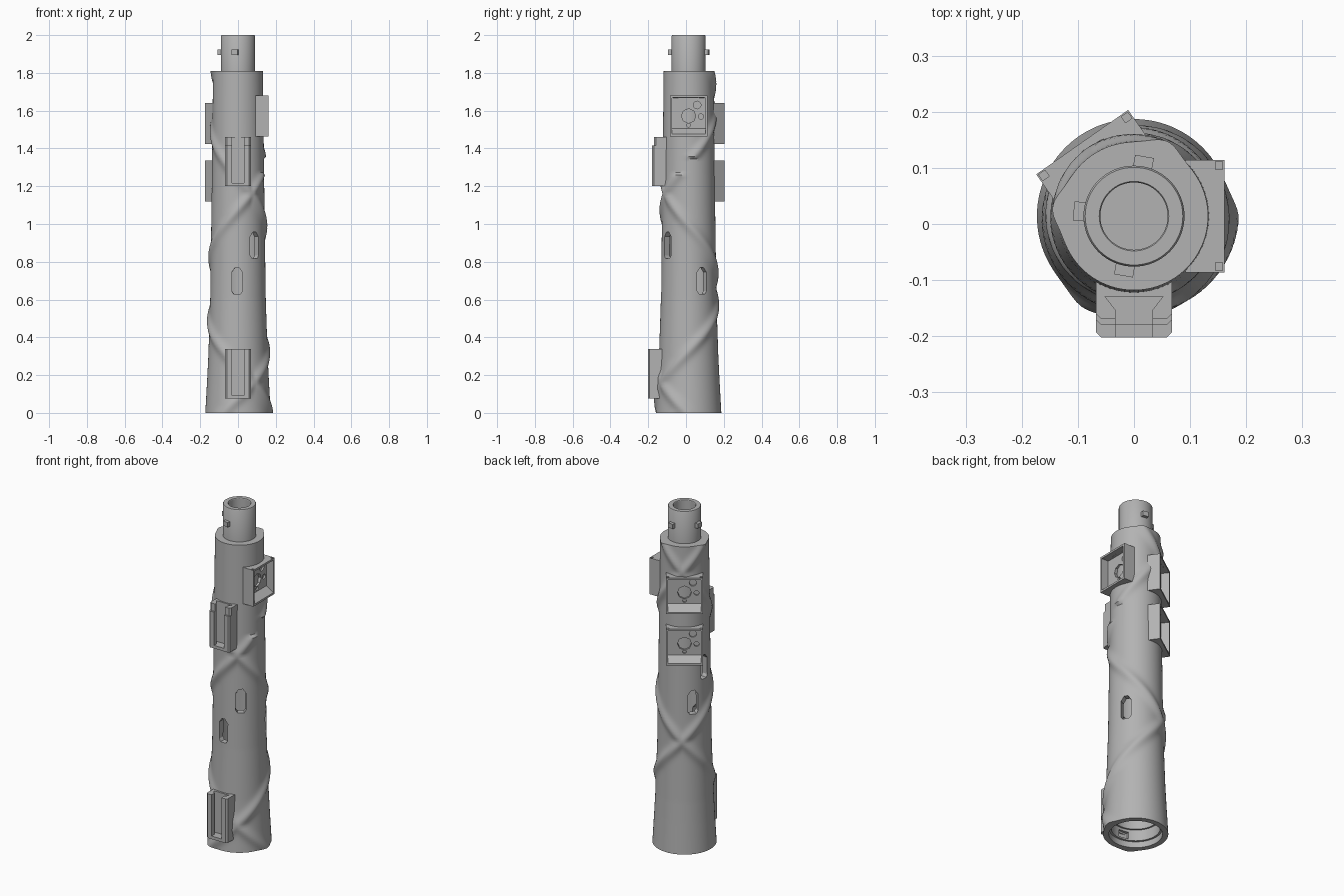
import bpy, bmesh, math
from math import pi, cos, sin, radians
from mathutils import Matrix, Vector

old = bpy.data.objects.get("Cube")
if old:
    bpy.data.objects.remove(old, do_unlink=True)

AXIS = Vector((0, 0.014, 0))

grey = bpy.data.materials.new("matte_grey")
grey.use_nodes = True
COLOUR = (0.45, 0.45, 0.45, 1)
grey.diffuse_color = COLOUR
grey.node_tree.nodes["Principled BSDF"].inputs["Base Color"].default_value = COLOUR


def make(name, bm):
    """Turn a bmesh into an object, smooth with sharp edges kept."""
    bmesh.ops.recalc_face_normals(bm, faces=bm.faces[:])
    for f in bm.faces:
        f.smooth = True
    for e in bm.edges:
        e.smooth = len(e.link_faces) == 2 and e.calc_face_angle(0) < radians(32)
    mesh = bpy.data.meshes.new(name)
    bm.to_mesh(mesh)
    bm.free()
    mesh.materials.append(grey)
    bpy.context.collection.objects.link(bpy.data.objects.new(name, mesh))


def frame(az, z, along_z=False):
    """Local x is tangent; y, z are up, outward (or outward, up)."""
    a = radians(az)
    t, n, up = Vector((-sin(a), cos(a), 0)), Vector((cos(a), sin(a), 0)), Vector((0, 0, 1))
    cols = (t, n, up) if along_z else (t, up, n)
    m = Matrix(cols).transposed().to_4x4()
    m.translation = AXIS + Vector((0, 0, z))
    return m


def rect(x0, x1, y0, y1):
    return [(x0, y0), (x1, y0), (x1, y1), (x0, y1)]


def circle(x, y, r, n=16):
    return [(x + r * cos(2 * pi * i / n), y + r * sin(2 * pi * i / n)) for i in range(n)]


def skin(rings):
    """Closed skin through matching rings of points."""
    bm = bmesh.new()
    loops = [[bm.verts.new(p) for p in ring] for ring in rings]
    n = len(loops[0])
    for low, high in zip(loops, loops[1:]):
        for i in range(n):
            j = (i + 1) % n
            bm.faces.new((low[i], low[j], high[j], high[i]))
    bm.faces.new(loops[0])
    bm.faces.new(loops[-1])
    bmesh.ops.recalc_face_normals(bm, faces=bm.faces[:])
    return bm


def prism(pts, lo, hi, m):
    return skin([[m @ Vector((x, y, h)) for x, y in pts] for h in (lo, hi)])


def ring(r, z, n, bump=None):
    out = []
    for i in range(n):
        a = 2 * pi * i / n
        rr = r + bump(z, a) if bump else r
        out.append(AXIS + Vector((rr * cos(a), rr * sin(a), z)))
    return out


def punch(bm, pts, m, depth=0, facing=1, cap=True):
    """Cut a convex outline into the skin, open it, and sink its walls."""
    inv, turn = m.inverted(), m.to_3x3()
    axis = turn @ Vector((0, 0, facing))
    xs, ys = [p[0] for p in pts], [p[1] for p in pts]

    def touched():
        bm.normal_update()
        found = []
        for f in bm.faces:
            if f.normal.dot(axis) < .2:
                continue
            loc = [inv @ v.co for v in f.verts]
            if (max(p.z for p in loc) > 0 and max(p.x for p in loc) > min(xs)
                    and min(p.x for p in loc) < max(xs) and max(p.y for p in loc) > min(ys)
                    and min(p.y for p in loc) < max(ys)):
                found.append(f)
        return found

    sides = [(Vector((*a, 0)), Vector((b[1] - a[1], a[0] - b[0], 0)).normalized())
             for a, b in zip(pts, pts[1:] + pts[:1])]
    for co, no in sides:
        faces = touched()
        edges = list({e for f in faces for e in f.edges})
        verts = list({v for f in faces for v in f.verts})
        bmesh.ops.bisect_plane(bm, geom=verts + edges + faces, dist=1e-6,
                               plane_co=m @ co, plane_no=turn @ no)
    inside = []
    for f in touched():
        c = inv @ f.calc_center_median()
        if all((c - co).dot(no) < 0 for co, no in sides):
            inside.append(f)
    inner = set(inside)
    rim = [e for e in {e for f in inside for e in f.edges}
           if sum(f in inner for f in e.link_faces) == 1]
    bmesh.ops.delete(bm, geom=inside, context='FACES')
    if depth:
        new = bmesh.ops.extrude_edge_only(bm, edges=rim)["geom"]
        low = {g for g in new if isinstance(g, bmesh.types.BMVert)}
        for v in low:
            v.co -= axis * depth
        if cap:
            floor = [g for g in new if isinstance(g, bmesh.types.BMEdge)
                     and all(v in low for v in g.verts)]
            bmesh.ops.edgeloop_fill(bm, edges=floor)


# Hollow tapered body with two opposed helical ridges
OUTLINE = [(0, .173), (.18, .163), (.3, .157), (.6, .147), (1.1, .14), (1.81, .132)]
BORE = [(.105, 1.74), (.105, 1.15), (.12, .9), (.12, .1), (.13, .1), (.13, .035), (.142, .035), (.142, 0)]
ROWS, SIDES = 128, 96


def base_radius(z):
    for (z0, r0), (z1, r1) in zip(OUTLINE, OUTLINE[1:]):
        if z <= z1 + 1e-6:
            return r0 + (r1 - r0) * (z - z0) / (z1 - z0)


def ridge(z, a):
    height = 0
    for hand in (1, -1):
        if hand == 1 and 1.27 < z < 1.35:
            continue
        dz = (z - .16 - hand * (a + pi / 3) / (2 * pi) + .5) % 1 - .5
        height = max(height, math.exp(-(dz * .7 / .026) ** 2))
    return .014 * height


heights = [OUTLINE[-1][0] * i / ROWS for i in range(ROWS + 1)]
body = skin([ring(r, z, SIDES) for r, z in BORE]
            + [ring(base_radius(z), z, SIDES, ridge) for z in heights])

# Pockets inside the bottom socket
for az in (-100, 20, 140):
    punch(body, rect(-.03, .03, .045, .085), frame(az, 0), .018, -1)

# Pointed vent slots through the wall
BULLET = [(-.028, -.055), (-.018, -.07), (.018, -.07), (.028, -.055),
          (.028, .045), (.01, .07), (-.01, .07), (-.028, .045)]
for az, z in ((-92, .70), (-52, .888), (29, .70), (144, .888), (174, 1.08)):
    punch(body, BULLET, frame(az, z), .035, cap=False)
    punch(body, BULLET, frame(az, z), facing=-1)


# Square module frames with a sloped sill and wiring holes
def module_frame(name, az, z):
    m = frame(az, z)
    inv = m.inverted()
    bm = prism(rect(-.1, .1, -.108, .108), .092, .161, m)
    front = max(bm.faces, key=lambda f: (inv @ f.calc_center_median()).z)
    bmesh.ops.inset_individual(bm, faces=[front], thickness=.016, depth=0)
    bmesh.ops.inset_individual(bm, faces=[front], thickness=.0005, depth=-.045)
    for v in front.verts:
        if (inv @ v.co).y < 0:
            v.co.z += .03
    punch(bm, circle(0, 0, .038, 8), m, .018)
    for x, y, r in ((.045, .058, .02), (.065, -.003, .014), (0, -.049, .01)):
        punch(bm, circle(x, y, r), m, .01)
    for s in (-1, 1):
        punch(bm, rect(s * .09 - .007, s * .09 + .007, .145, .158), frame(az, z + .1, True), .012)
    make(name, bm)
    punch(body, rect(-.088, .088, -.096, .096), m)


module_frame("side_module_frame", 0, 1.572)
module_frame("upper_back_module_frame", 125, 1.532)
module_frame("lower_back_module_frame", 125, 1.228)


# Dovetail slide rails on the front, open at the top
def slide_rail(name, z0, z1, out, lip):
    m = frame(-90, 0, True)
    w, c, back = .068, .009, out - .075

    def section(face):
        half = [(w, back), (w, face - c), (w - c, face), (.033, face),
                (.033, out - .026), (.052, out - .05)]
        return half + [(-x, y) for x, y in reversed(half)]

    stop = [(-w, back), (w, back), (w, out - c), (w - c, out), (c - w, out), (-w, out - c)]
    make(name + "_stop", prism(stop, z0, z0 + .018, m))
    make(name, prism(section(out), z0 + .018, z1 - lip, m))
    if lip:
        make(name + "_lip", prism(section(out - .01), z1 - lip, z1, m))
    punch(body, rect(-.05, .05, z0 + .01, z1 - .01), frame(-90, 0))


slide_rail("lower_slide_rail", .075, .338, .216, 0)
slide_rail("upper_slide_rail", 1.2, 1.46, .193, .045)
make("handle_body", body)

# Hollow neck with locking lugs
NECK = [(.09, 1.78), (.09, 1.995), (.087, 2.0), (.062, 2.0), (.06, 1.997), (.06, 1.84)]
make("neck", skin([ring(r, z, 64) for r, z in NECK]))
for az in (80, 175, -100):
    make("neck_lug", prism(rect(-.017, .017, -.014, .014), .08, .108, frame(az, 1.91)))
